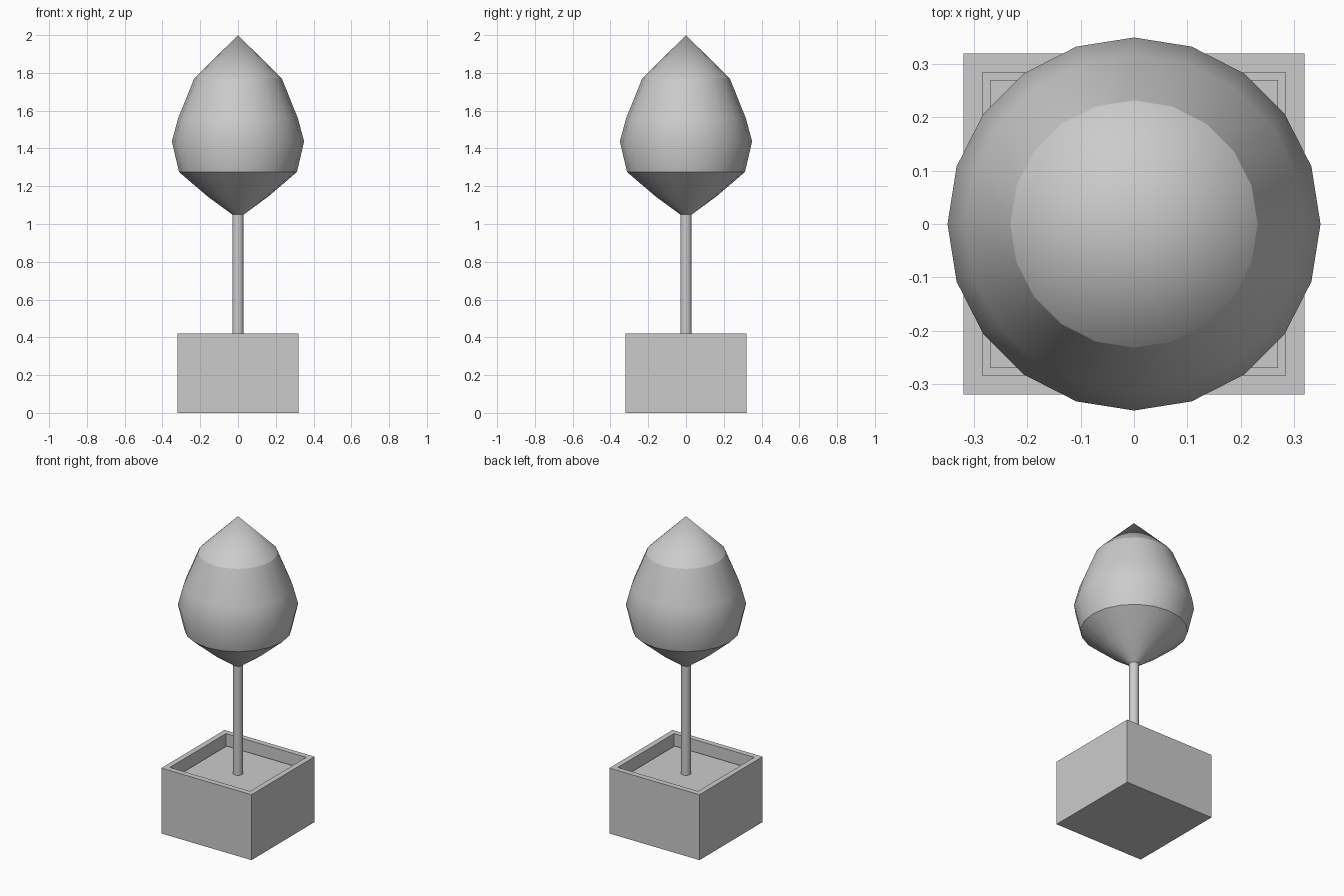
import bpy, bmesh, math

if "Cube" in bpy.data.objects:
    bpy.data.objects.remove(bpy.data.objects["Cube"])


def add_object(name, bm):
    bmesh.ops.recalc_face_normals(bm, faces=bm.faces[:])
    mesh = bpy.data.meshes.new(name)
    bm.to_mesh(mesh)
    bm.free()
    obj = bpy.data.objects.new(name, mesh)
    bpy.context.collection.objects.link(obj)
    return obj


def make_box(half, z0, z1):
    bm = bmesh.new()
    bmesh.ops.create_cube(bm, size=1)
    for v in bm.verts:
        v.co = (v.co.x * 2 * half, v.co.y * 2 * half, z1 if v.co.z > 0 else z0)
    return bm


def lathe(name, profile, sides, sharp=()):
    """Revolve (radius, z) points around z; rings listed in sharp get a crease."""
    bm = bmesh.new()
    rings = []
    for r, z in profile:
        count = sides if r > 0 else 1
        rings.append([bm.verts.new((r * math.cos(2 * math.pi * i / sides),
                                    r * math.sin(2 * math.pi * i / sides), z))
                      for i in range(count)])
    for a, b in zip(rings, rings[1:]):
        for i in range(sides):
            j = (i + 1) % sides
            quad = [a[i], a[j], b[j], b[i]] if len(b) > 1 else [a[i], a[j], b[0]]
            bm.faces.new(quad).smooth = True
    # flat end caps with crisp rims
    creased = [rings[k] for k in sharp]
    for ring in (rings[0], rings[-1]):
        if len(ring) > 1:
            bm.faces.new(ring)
            creased.append(ring)
    for ring in creased:
        for i in range(sides):
            bm.edges.get((ring[i], ring[(i + 1) % sides])).smooth = False
    return add_object(name, bm)


# Square planter with a recessed top
bm = make_box(0.32, 0, 0.42)
bm.faces.ensure_lookup_table()
top = max(bm.faces, key=lambda f: f.calc_center_median().z)
bmesh.ops.inset_region(bm, faces=[top], thickness=0.05)
floor = bmesh.ops.extrude_face_region(bm, geom=[top])["geom"]
bmesh.ops.translate(bm, vec=(0, 0, -0.11),
                    verts=[g for g in floor if isinstance(g, bmesh.types.BMVert)])
if top.is_valid:
    bmesh.ops.delete(bm, geom=[top], context='FACES_ONLY')
add_object("planter", bm)

# Soil slab inside the planter
add_object("soil", make_box(0.27, 0.31, 0.35))

# Trunk
lathe("trunk", [(0.03, 0.34), (0.03, 1.06)], 16)

# Clipped teardrop foliage
lathe("foliage", [(0.03, 1.05), (0.16, 1.145), (0.312, 1.275), (0.35, 1.437),
                  (0.317, 1.56), (0.232, 1.77), (0, 2.0)], 20, sharp=(2, 5))
